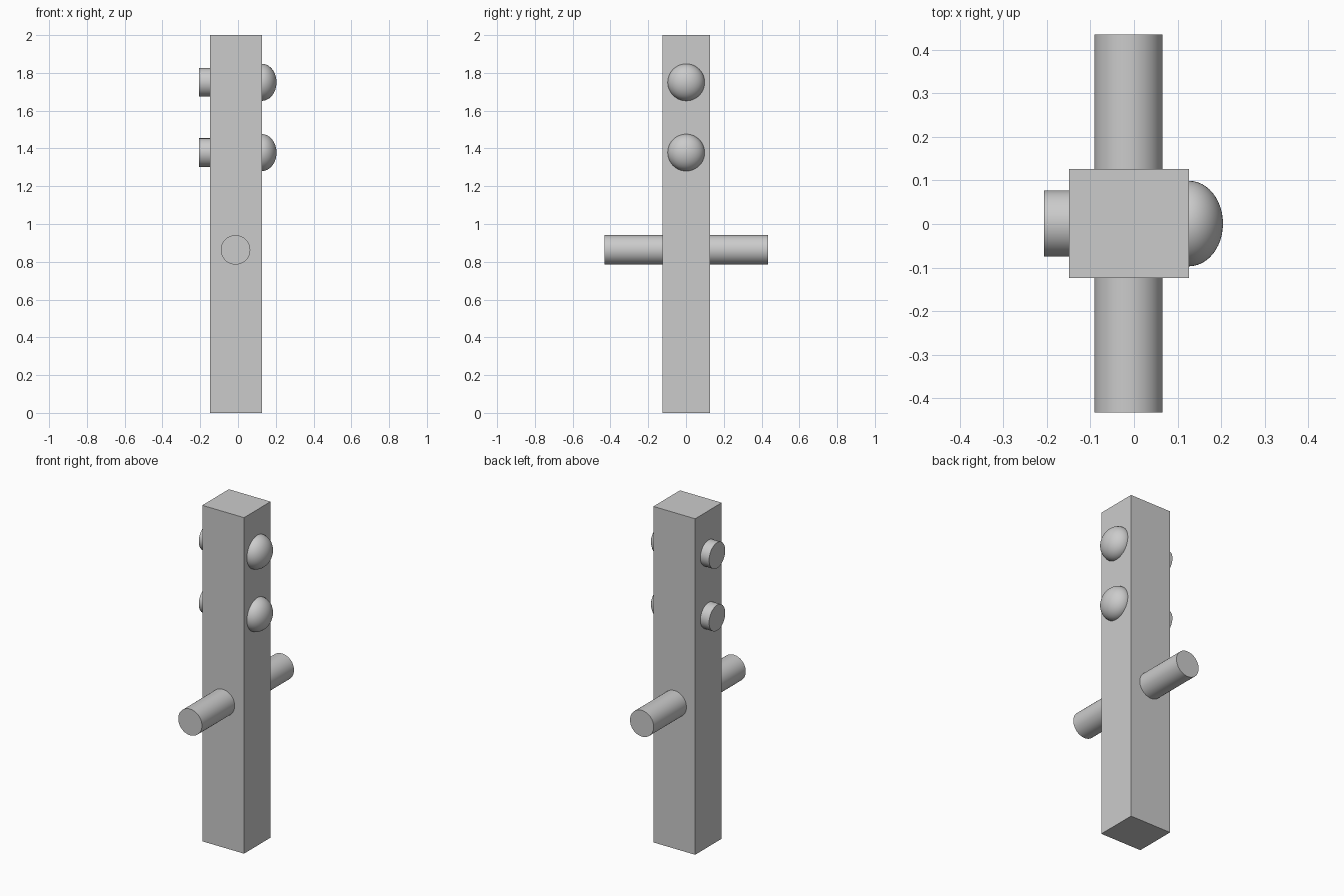
import bpy
from math import pi

cube = bpy.data.objects.get("Cube")
if cube:
    bpy.data.objects.remove(cube, do_unlink=True)

grey = bpy.data.materials.new("plain grey")
grey.use_nodes = True
colour = (0.6, 0.6, 0.6, 1)
grey.diffuse_color = colour
grey.node_tree.nodes["Principled BSDF"].inputs["Base Color"].default_value = colour


def finish(name, smooth=True):
    obj = bpy.context.object
    obj.name = name
    obj.data.materials.append(grey)
    bpy.ops.object.transform_apply(location=False, rotation=True, scale=True)
    if smooth:
        bpy.ops.object.shade_smooth_by_angle(angle=pi / 5)


def rod(name, radius, length, centre, rotation):
    bpy.ops.mesh.primitive_cylinder_add(
        vertices=64, radius=radius, depth=length, location=centre, rotation=rotation)
    finish(name)


# Square upright post
bpy.ops.mesh.primitive_cube_add(size=1, location=(-0.011, 0.001, 1))
bpy.context.object.scale = (0.275, 0.25, 2)
finish("post", smooth=False)

# Round bar passing through the post, front to back
rod("cross_bar", 0.078, 0.866, (-0.013, 0.001, 0.863), (pi / 2, 0, 0))

# Two bolts: domed head on the left, flat shank end on the right
for label, z in (("upper", 1.75), ("lower", 1.378)):
    rod(label + "_bolt_shank", 0.076, 0.306, (-0.053, 0.001, z), (0, pi / 2, 0))
    bpy.ops.mesh.primitive_uv_sphere_add(
        segments=48, ring_count=24, radius=1, location=(0.126, 0.001, z),
        rotation=(0, pi / 2, 0))
    bpy.context.object.scale = (0.098, 0.098, 0.078)
    finish(label + "_bolt_head")
